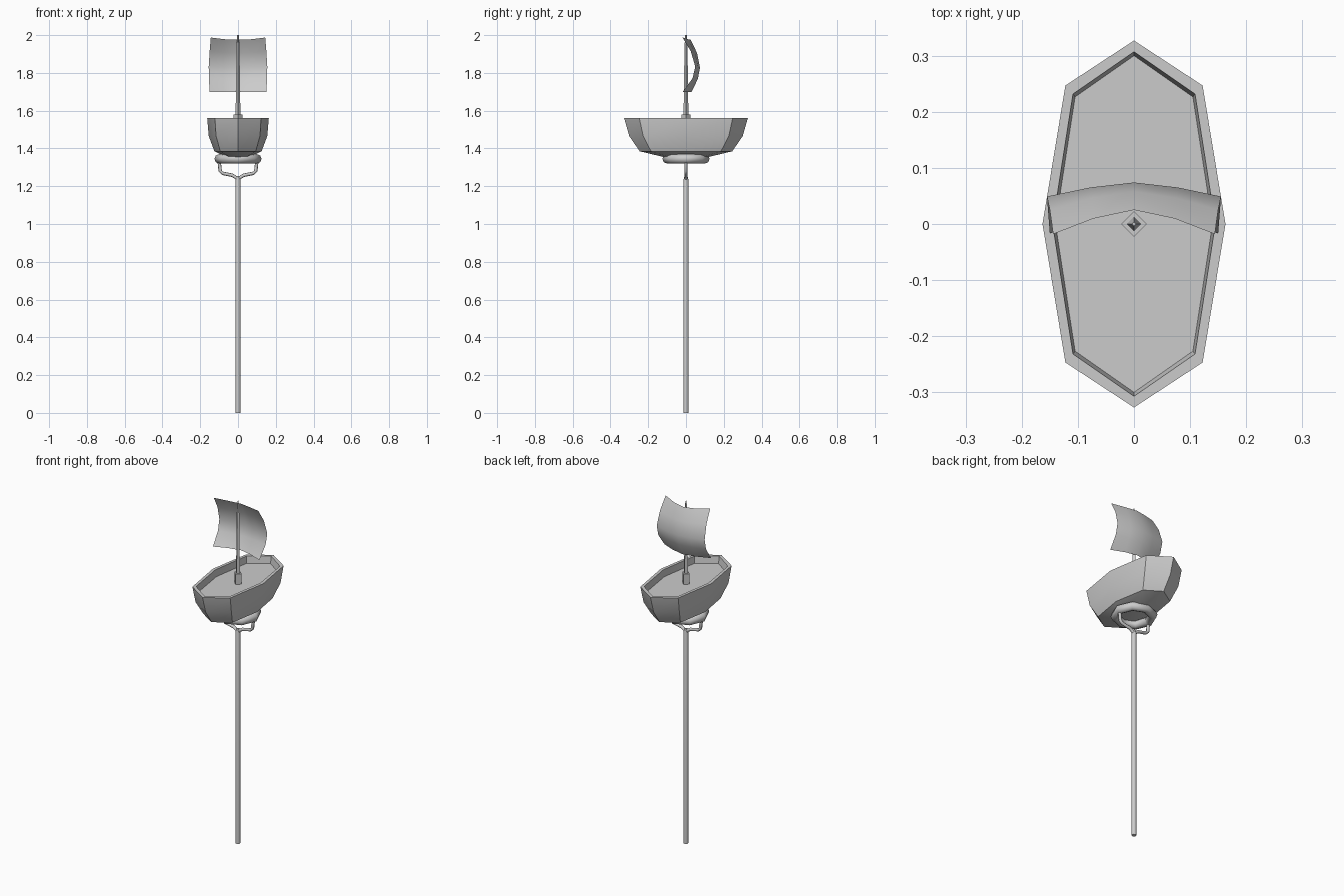
import bpy, bmesh, math
from mathutils import Vector

cube = bpy.data.objects.get("Cube")
if cube:
    bpy.data.objects.remove(cube)

grey = bpy.data.materials.new("plain grey")
grey.use_nodes = True
grey.diffuse_color = (0.6, 0.6, 0.6, 1)
grey.node_tree.nodes["Principled BSDF"].inputs["Base Color"].default_value = (0.6, 0.6, 0.6, 1)


def add_part(name, rings, closed=True, caps=True, loop=False, angle=40):
    """Skin a list of point rings and shade the result smooth by angle."""
    bm = bmesh.new()
    rows = [[bm.verts.new(p) for p in ring] for ring in rings]
    pairs = list(zip(rows, rows[1:])) + ([(rows[-1], rows[0])] if loop else [])
    for a, b in pairs:
        n = len(a)
        for i in range(n if closed else n - 1):
            j = (i + 1) % n
            bm.faces.new((a[i], a[j], b[j], b[i]))
    if caps:
        bm.faces.new(rows[0])
        bm.faces.new(rows[-1])
    bmesh.ops.recalc_face_normals(bm, faces=bm.faces)
    mesh = bpy.data.meshes.new(name)
    bm.to_mesh(mesh)
    bm.free()
    mesh.materials.append(grey)
    obj = bpy.data.objects.new(name, mesh)
    bpy.context.collection.objects.link(obj)
    bpy.ops.object.select_all(action='DESELECT')
    obj.select_set(True)
    bpy.context.view_layer.objects.active = obj
    bpy.ops.object.shade_smooth_by_angle(angle=math.radians(angle))
    return obj


def circle(r, z, sides):
    return [(r * math.cos(math.tau * i / sides), r * math.sin(math.tau * i / sides), z)
            for i in range(sides)]


def lathe(name, profile, sides, angle=40):
    return add_part(name, [circle(r, z, sides) for r, z in profile], angle=angle)


def tube(name, points, r, sides=8):
    """Sweep a circle along a path lying in the xz plane."""
    pts = [Vector((x, 0, z)) for x, z in points]
    side = Vector((0, 1, 0))
    rings = []
    for i, p in enumerate(pts):
        d = (pts[min(i + 1, len(pts) - 1)] - pts[max(i - 1, 0)]).normalized()
        up = d.cross(side)
        rings.append([p + r * (side * math.cos(math.tau * k / sides)
                               + up * math.sin(math.tau * k / sides)) for k in range(sides)])
    return add_part(name, rings, angle=60)


def outline(half_width, half_length, z):
    """Eight-pointed boat plan with pointed bow and stern."""
    w, l = half_width, half_length
    quarter = [(w, 0), (0.75 * w, 0.755 * l), (0, l), (-0.75 * w, 0.755 * l)]
    return [(x, y, z) for x, y in quarter + [(-x, -y) for x, y in quarter]]


# Hull: from the keel up to the rim, then down the inside to the deck
add_part("hull", [outline(w, l, z) for w, l, z in (
    (0.06, 0.12, 1.355), (0.125, 0.245, 1.385), (0.155, 0.30, 1.465), (0.163, 0.327, 1.56),
    (0.145, 0.307, 1.56), (0.14, 0.30, 1.52))])

# Mast and its step
lathe("mast_step", [(0.023, 1.515), (0.023, 1.58)], 4)
lathe("mast", [(0.013, 1.57), (0.011, 1.70), (0.008, 1.94), (0.004, 2.0)], 4)

# Sail: rows of height, half width, middle depth and edge depth
sail_rows = [(1.70, 0.15, 0.03, -0.017), (1.77, 0.154, 0.063, 0.035),
             (1.83, 0.155, 0.074, 0.049), (1.91, 0.15, 0.058, 0.025),
             (1.98, 0.144, 0.025, -0.018)]
sail = []
for z, w, mid, edge in sail_rows:
    lift = 0.012 * (z - 1.70) / 0.28
    sail.append([(w * t, mid + (edge - mid) * abs(t) ** 1.5, z + lift * (t * t - 0.4))
                 for t in (-1, -0.5, 0, 0.5, 1)])
add_part("sail", sail, closed=False, caps=False, angle=60)

# Cradle ring under the hull
cradle = []
for i in range(8):
    a = math.tau * i / 8
    cradle.append([((0.1 + 0.025 * math.cos(b)) * math.cos(a),
                    (0.1 + 0.025 * math.cos(b)) * math.sin(a),
                    1.345 + 0.025 * math.sin(b))
                   for b in (math.tau * k / 8 for k in range(8))])
add_part("cradle_ring", cradle, caps=False, loop=True, angle=60)

# Forked support arms, mirrored left and right
arm = [(0, 1.225), (0.006, 1.243), (0.03, 1.258), (0.08, 1.268), (0.094, 1.28), (0.1, 1.335)]
for name, s in (("left_arm", 1), ("right_arm", -1)):
    tube(name, [(s * x, z) for x, z in arm], 0.009)

# Pole
lathe("pole", [(0.013, 0), (0.013, 1.235), (0.008, 1.255)], 8, angle=50)
